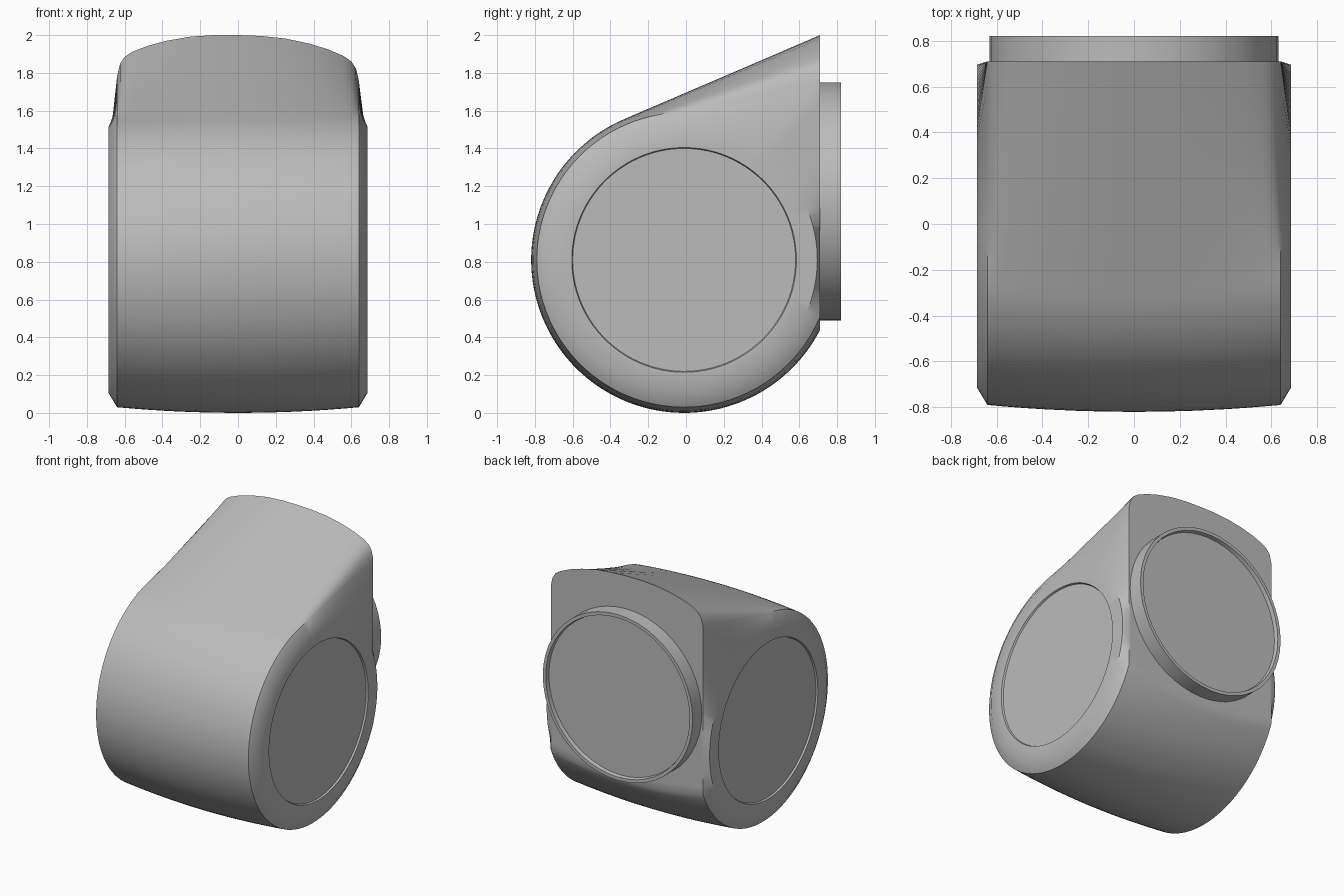
import bpy
import bmesh
from math import acos, atan2, cos, sin, hypot, pi, radians

if "Cube" in bpy.data.objects:
    bpy.data.objects.remove(bpy.data.objects["Cube"], do_unlink=True)

CY, CZ = -0.01, 0.81      # axis of the round drum
BACK = 0.71 - CY          # distance from the axis to the flat back

grey = bpy.data.materials.new("plain grey")
grey.use_nodes = True
grey.diffuse_color = (0.5, 0.5, 0.5, 1)
grey.node_tree.nodes["Principled BSDF"].inputs["Base Color"].default_value = grey.diffuse_color


def loft(name, rings, angle):
    """Skin a list of closed rings and cap both ends."""
    bm = bmesh.new()
    loops = [[bm.verts.new(p) for p in ring] for ring in rings]
    for a, b in zip(loops, loops[1:]):
        for i in range(len(a)):
            j = (i + 1) % len(a)
            bm.faces.new((a[i], a[j], b[j], b[i]))
    bm.faces.new(loops[0])
    bm.faces.new(loops[-1])
    bmesh.ops.recalc_face_normals(bm, faces=bm.faces)
    mesh = bpy.data.meshes.new(name)
    bm.to_mesh(mesh)
    bm.free()
    mesh.materials.append(grey)
    obj = bpy.data.objects.new(name, mesh)
    bpy.context.collection.objects.link(obj)
    bpy.ops.object.select_all(action='DESELECT')
    obj.select_set(True)
    bpy.context.view_layer.objects.active = obj
    bpy.ops.object.shade_smooth_by_angle(angle=radians(angle))
    return obj


def section_angles(r, top):
    """Angles round the drum: back face, sloping roof, then the round arc."""
    rise = top - CZ
    corner = atan2(rise, BACK)
    tangent = corner + acos(r / hypot(BACK, rise))
    clip = -acos(BACK / r)
    marks = [(clip, corner, 20), (corner, tangent, 14), (tangent, clip + 2 * pi, 62)]
    angles = [a + (b - a) * i / n for a, b, n in marks for i in range(n)]
    return angles, corner, tangent


def teardrop(x, r, top):
    angles, corner, tangent = section_angles(r, top)
    ring = []
    for i, t in enumerate(angles):
        if i < 20:
            d = BACK / cos(t)
        elif i < 34:
            d = r / cos(t - tangent)
        else:
            d = r
        ring.append((x, CY + d * cos(t), CZ + d * sin(t)))
    return ring


def disc(x, r, angles):
    return [(x, CY + r * cos(t), CZ + r * sin(t)) for t in angles]


# Body: crowned teardrop sections, with a recessed round panel on each side
half = [(0.12, 1.998), (0.25, 1.987), (0.38, 1.962), (0.48, 1.933),
        (0.56, 1.9), (0.6, 1.873), (0.625, 1.835), (0.64, 1.77)]


def side_rings(s):
    rings = []
    for x, top in half:
        rings.append(teardrop(s * x, 0.81 - 0.03 * (x / 0.64) ** 2, top - s * 0.02 * x))
    angles = section_angles(0.78, half[-1][1])[0]
    for x, r in ((0.685, 0.705), (0.685, 0.595), (0.672, 0.59)):
        rings.append(disc(s * x, r, angles))
    return rings


loft("body", side_rings(-1)[::-1] + [teardrop(0, 0.81, 2.0)] + side_rings(1), 32)

# Back outlet: short round collar with a recessed end panel
collar = [(0.63, 0.70), (0.63, 0.82), (0.605, 0.82), (0.60, 0.79)]
loft("back_collar",
     [[(r * cos(2 * pi * i / 48), y, 1.12 + r * sin(2 * pi * i / 48)) for i in range(48)]
      for r, y in collar], 32)
